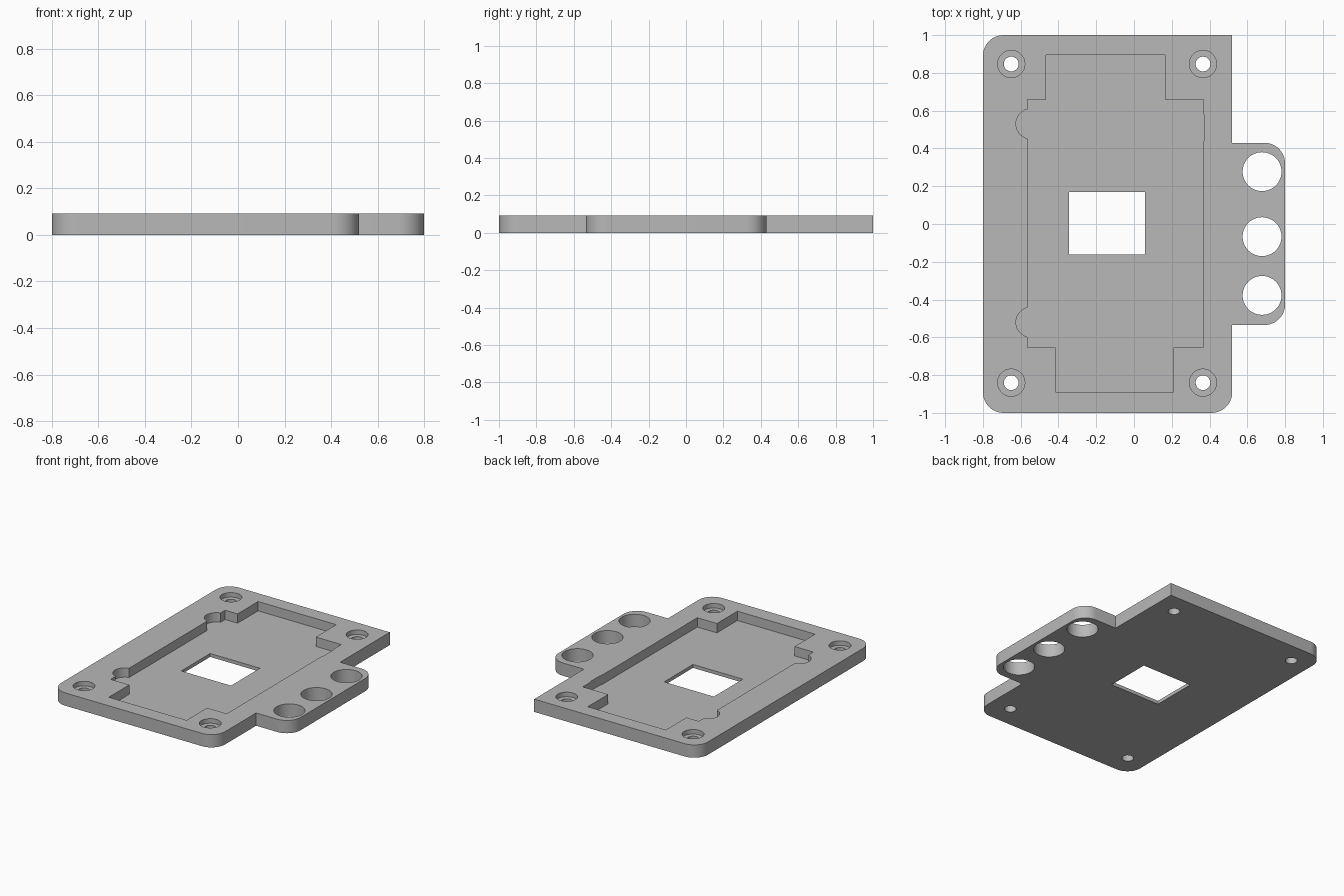
import bpy
import bmesh
from math import cos, sin, radians
from mathutils import Vector

cube = bpy.data.objects.get("Cube")
if cube:
    bpy.data.objects.remove(cube, do_unlink=True)

THICK = 0.093    # plate thickness
FLOOR = 0.025    # height of the pocket floor
LEDGE = 0.06     # height of the counterbore ledge
CORNER = 0.11

grey = bpy.data.materials.new("plain_grey")
colour = (0.48, 0.48, 0.48, 1)
grey.use_nodes = True
grey.diffuse_color = colour
grey.node_tree.nodes["Principled BSDF"].inputs["Base Color"].default_value = colour


def arc(x, y, r, start, end, steps=12):
    angles = [radians(start + (end - start) * i / steps) for i in range(steps + 1)]
    return [(x + r * cos(a), y + r * sin(a)) for a in angles]


def circle(x, y, r):
    return arc(x, y, r, 0, 360, 48)[:-1]


def box(x0, x1, y0, y1):
    return [(x0, y0), (x1, y0), (x1, y1), (x0, y1)]


def prism(name, outline, z0, z1):
    """Extrude a counter-clockwise outline between two heights."""
    bm = bmesh.new()
    face = bm.faces.new([bm.verts.new((x, y, z0)) for x, y in outline])
    top = bmesh.ops.extrude_face_region(bm, geom=[face])["geom"]
    moved = [v for v in top if isinstance(v, bmesh.types.BMVert)]
    bmesh.ops.translate(bm, verts=moved, vec=Vector((0, 0, z1 - z0)))
    bmesh.ops.recalc_face_normals(bm, faces=bm.faces)
    mesh = bpy.data.meshes.new(name)
    bm.to_mesh(mesh)
    bm.free()
    mesh.materials.append(grey)
    obj = bpy.data.objects.new(name, mesh)
    bpy.context.collection.objects.link(obj)
    return obj


def cut(target, outline, z0, z1=0.2):
    cutter = prism("cutter", outline, z0, z1)
    cutter.hide_render = True
    mod = target.modifiers.new("cut", "BOOLEAN")
    mod.operation = "DIFFERENCE"
    mod.solver = "EXACT"
    mod.object = cutter
    bpy.context.view_layer.objects.active = target
    bpy.ops.object.modifier_apply(modifier=mod.name)
    bpy.data.objects.remove(cutter, do_unlink=True)


# Plate with a side tab; one back corner stays square
c = CORNER
outline = (
    arc(-0.8 + c, -1 + c, c, 180, 270)
    + arc(0.52 - c, -1 + c, c, 270, 360)
    + [(0.52, -0.535)]
    + arc(0.8 - c, -0.535 + c, c, 270, 360)
    + arc(0.8 - c, 0.43 - c, c, 0, 90)
    + [(0.52, 0.43), (0.52, 1)]
    + arc(-0.8 + c, 1 - c, c, 90, 180)
)
plate = prism("mounting_plate", outline, 0, THICK)

# Stepped pocket with two round finger notches on its -x wall
pocket = (
    [(-0.415, -0.89), (0.21, -0.89), (0.21, -0.655), (0.368, -0.655)]
    + [(0.368, 0.435), (0.374, 0.46), (0.374, 0.56), (0.368, 0.585)]
    + [(0.368, 0.66), (0.163, 0.66), (0.163, 0.895), (-0.465, 0.895)]
    + [(-0.465, 0.66), (-0.565, 0.66)]
    + arc(-0.545, 0.53, 0.08, 104.5, 255.5)
    + arc(-0.545, -0.52, 0.08, 104.5, 255.5)
    + [(-0.565, -0.655), (-0.415, -0.655)]
)
cut(plate, pocket, FLOOR)

# Window through the pocket floor
cut(plate, box(-0.343, 0.057, -0.162, 0.17), -0.1)

# Large holes in the tab
for y in (0.277, -0.067, -0.378):
    cut(plate, circle(0.678, y, 0.103), -0.1)

# Counterbored screw holes
for x in (-0.65, 0.365):
    for y in (-0.84, 0.847):
        cut(plate, circle(x, y, 0.072), LEDGE)
        cut(plate, circle(x, y, 0.039), -0.1)

# Smooth the round walls, keep the edges sharp
bpy.ops.object.select_all(action="DESELECT")
plate.select_set(True)
bpy.context.view_layer.objects.active = plate
bpy.ops.object.shade_smooth_by_angle(angle=radians(30))
